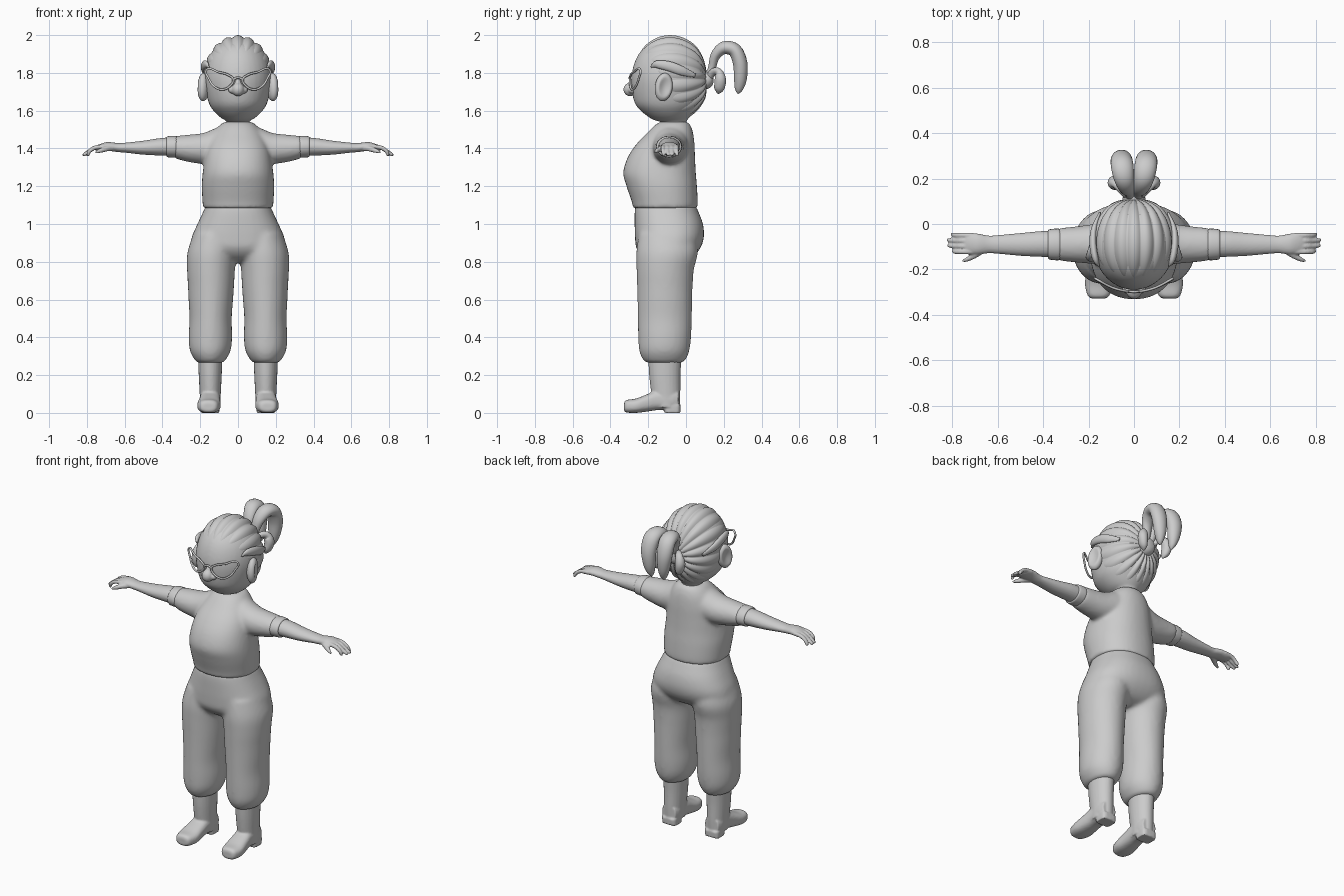
import bpy, bmesh, math
from mathutils import Vector, Matrix

if "Cube" in bpy.data.objects:
    bpy.data.objects.remove(bpy.data.objects["Cube"])

grey = bpy.data.materials.new("plain grey")
grey.use_nodes = True
GREY = (0.6, 0.6, 0.6, 1)
grey.diffuse_color = GREY
grey.node_tree.nodes["Principled BSDF"].inputs["Base Color"].default_value = GREY
X, Y, Z = Vector((1, 0, 0)), Vector((0, 1, 0)), Vector((0, 0, 1))


def finish(name, bm, voxel=0, smooth=0):
    """Turn a bmesh into an object, optionally fusing its pieces."""
    bmesh.ops.recalc_face_normals(bm, faces=bm.faces[:])
    mesh = bpy.data.meshes.new(name)
    bm.to_mesh(mesh)
    bm.free()
    mesh.materials.append(grey)
    mesh.shade_smooth()
    ob = bpy.data.objects.new(name, mesh)
    bpy.context.collection.objects.link(ob)
    if voxel:
        mod = ob.modifiers.new("fuse", 'REMESH')
        mod.mode, mod.voxel_size, mod.use_smooth_shade = 'VOXEL', voxel, True
    if smooth:
        ob.modifiers.new("soften", 'SMOOTH').iterations = smooth
    return ob


def spline(rows, steps):
    """Catmull-Rom through rows of numbers."""
    out = []
    for i in range(len(rows) - 1):
        p = [rows[max(0, min(len(rows) - 1, i + k))] for k in (-1, 0, 1, 2)]
        for s in range(steps):
            t = s / steps
            out.append([b + .5 * t * (c - a + t * (2*a - 5*b + 4*c - d + t * (3*(b - c) + d - a)))
                        for a, b, c, d in zip(*p)])
    return out + [list(rows[-1])]


def sweep(bm, rows, side, up=None, sides=(1,), power=2, seg=24, steps=4):
    """Loft oval rings; each row is x, y, z, half width, half height."""
    rings = spline(rows, steps)
    pos = [Vector(r[:3]) for r in rings]
    for sign in sides:
        loops = []
        for i, r in enumerate(rings):
            tan = pos[min(i + 1, len(pos) - 1)] - pos[max(i - 1, 0)]
            v = up or side.cross(tan).normalized()
            loop = []
            for k in range(seg):
                c, s = math.cos(math.tau * k / seg), math.sin(math.tau * k / seg)
                c, s = (math.copysign(abs(q) ** (2 / power), q) for q in (c, s))
                p = pos[i] + side * (c * r[3]) + v * (s * r[4])
                loop.append(bm.verts.new((p.x * sign, p.y, p.z)))
            loops.append(loop)
        for a, b in zip(loops, loops[1:]):
            for k in range(seg):
                n = (k + 1) % seg
                bm.faces.new((a[k], a[n], b[n], b[k]))
        bm.faces.new(loops[0])
        bm.faces.new(loops[-1])


def ball(bm, centre, radii, sides=(1,)):
    for s in sides:
        m = Matrix.Translation((centre[0] * s, *centre[1:])) @ Matrix.Diagonal((*radii, 1))
        bmesh.ops.create_uvsphere(bm, u_segments=32, v_segments=20, radius=1, matrix=m)


def body(rows):
    """Rows of height, half width, front y, back y become sweep rows."""
    return [(0, (f + b) / 2, z, w, (b - f) / 2) for z, w, f, b in rows]


BOTH = (1, -1)

# Head and neck
bm = bmesh.new()
sweep(bm, body([(1.54, .03, -.13, -.02), (1.555, .08, -.18, .01), (1.6, .13, -.24, .05),
                (1.65, .158, -.275, .085), (1.75, .178, -.29, .11), (1.83, .172, -.28, .10),
                (1.9, .145, -.25, .07), (1.95, .1, -.2, .03), (1.975, .03, -.12, -.04)]),
      X, Y, seg=36)
sweep(bm, body([(1.46, .07, -.13, .01), (1.53, .058, -.125, 0), (1.6, .07, -.13, .01)]), X, Y)
finish("head", bm, .01, 4)

# Nose
bm = bmesh.new()
ball(bm, (0, -.295, 1.712), (.034, .036, .036))
ball(bm, (.03, -.283, 1.71), (.022, .024, .02), BOTH)
ball(bm, (0, -.285, 1.74), (.018, .02, .03))
finish("nose", bm, .005, 4)

# Ears with a hollow in the outer side
bm = bmesh.new()
ball(bm, (0, 0, 0), (1, 1, 1))
for v in bm.verts:
    r = math.hypot(v.co.y, v.co.z)
    if v.co.x > 0 and r < .75:
        v.co.x -= .65 * math.cos(r / .75 * math.pi / 2)
bmesh.ops.transform(bm, verts=bm.verts[:], matrix=Matrix.Translation((.183, -.118, 1.725))
                    @ Matrix.Rotation(.3, 4, 'Z') @ Matrix.Rotation(-.15, 4, 'X')
                    @ Matrix.Diagonal((.032, .048, .075, 1)))
ears = finish("ears", bm)
ears.modifiers.new("pair", 'MIRROR').use_mirror_merge = False

# Hair cap: ridged locks gathered at the back of the head
bm = bmesh.new()
N, M, LOCKS = 216, 28, 18
loops = []
for j in range(1, M + 1):
    loop = []
    for k in range(N):
        th = math.tau * k / N
        ridge = abs(math.sin(th * LOCKS / 2))
        s = math.sin(th)
        edge = 100 + (42 * s if s > 0 else 24 * s) + 5 * ridge
        t = j / M
        ph = math.radians(edge) * t
        swell = min(1, 3 * t) * math.sqrt(max(0, 1 - t ** 8))
        r = .96 + (.03 + .055 * ridge) * swell - (.04 if j == M else 0)
        loop.append(bm.verts.new((.178 * r * math.cos(th) * math.sin(ph),
                                  -.085 + .2 * r * math.cos(ph),
                                  1.768 + .222 * r * s * math.sin(ph))))
    loops.append(loop)
bm.faces.new(loops[0])
for a, b in zip(loops, loops[1:]):
    for k in range(N):
        bm.faces.new((a[k], a[(k + 1) % N], b[(k + 1) % N], b[k]))
finish("hair_cap", bm)

# Temple locks
bm = bmesh.new()
sweep(bm, [(.155, -.185, 1.83, .004, .004), (.17, -.155, 1.845, .014, .02),
           (.18, -.09, 1.835, .016, .026), (.175, -.02, 1.81, .014, .024),
           (.15, .05, 1.785, .005, .01)], X, sides=BOTH)
finish("temple_locks", bm)

# Ponytail: two tall locks, two small curls and a hair band
bm = bmesh.new()
sweep(bm, [(.012, .1, 1.75, .018, .02), (.02, .135, 1.82, .022, .02), (.032, .155, 1.89, .035, .026),
           (.045, .2, 1.932, .045, .034), (.052, .258, 1.92, .05, .037), (.055, .287, 1.85, .046, .038),
           (.05, .288, 1.77, .036, .034), (.045, .28, 1.715, .02, .022), (.042, .275, 1.69, .004, .004)],
      X, sides=BOTH)
sweep(bm, [(.01, .11, 1.75, .016, .016), (.045, .14, 1.8, .02, .02), (.075, .17, 1.805, .026, .022),
           (.088, .182, 1.765, .028, .03), (.08, .175, 1.715, .022, .026), (.07, .168, 1.69, .004, .004)],
      X, sides=BOTH)
finish("ponytail", bm)
bm = bmesh.new()
sweep(bm, [(0, .09, 1.76, .05, .05), (0, .115, 1.765, .05, .05), (0, .135, 1.77, .042, .042),
           (0, .145, 1.772, .025, .025)], X, Z)
finish("hair_band", bm)

# Glasses: pointed frames and a bridge
lens = [(.025, 1.765), (.05, 1.788), (.1, 1.803), (.168, 1.815), (.155, 1.77),
        (.125, 1.728), (.085, 1.712), (.045, 1.728)]
bridge = [(-.025, 1.765), (0, 1.775), (.025, 1.765)]
wires = [(lens, True), ([(-x, z) for x, z in lens], True), (bridge, False)]
data = bpy.data.curves.new("glasses", 'CURVE')
data.dimensions, data.bevel_depth, data.bevel_resolution = '3D', .006, 2
for pts, closed in wires:
    sp = data.splines.new('BEZIER')
    sp.bezier_points.add(len(pts) - 1)
    sp.use_cyclic_u, sp.resolution_u = closed, 6
    for bp, (x, z) in zip(sp.bezier_points, pts):
        bp.co = (x, -.298 + 2 * x * x, z)
        bp.handle_left_type = bp.handle_right_type = 'AUTO'
data.materials.append(grey)
bpy.context.collection.objects.link(bpy.data.objects.new("glasses", data))

# Shirt with sleeves
bm = bmesh.new()
sweep(bm, body([(1.083, .185, -.28, .06), (1.12, .188, -.288, .062), (1.2, .192, -.315, .058),
                (1.27, .187, -.332, .052), (1.35, .176, -.31, .048), (1.42, .16, -.265, .045),
                (1.48, .13, -.208, .038), (1.52, .1, -.168, .025), (1.54, .075, -.14, .01)]),
      X, Y, seg=40, power=2.2)
sweep(bm, [(.04, -.08, 1.42, .09, .1), (.1, -.083, 1.415, .096, .1), (.18, -.088, 1.4, .088, .083),
           (.25, -.09, 1.4, .08, .074), (.31, -.09, 1.404, .074, .064), (.34, -.09, 1.408, .068, .057)],
      Y, Z, sides=BOTH)
finish("shirt", bm, .011, 5)
bm = bmesh.new()
sweep(bm, [(.325, -.09, 1.408, .066, .056), (.335, -.09, 1.409, .07, .058),
           (.37, -.09, 1.409, .067, .056), (.378, -.09, 1.409, .062, .052)], Y, Z, sides=BOTH)
finish("sleeve_cuffs", bm)

# Arms with hands, fingers and thumbs
bm = bmesh.new()
sweep(bm, [(.3, -.09, 1.41, .058, .05), (.4, -.088, 1.409, .057, .047), (.5, -.09, 1.404, .05, .037),
           (.6, -.09, 1.404, .041, .026), (.64, -.09, 1.405, .039, .024), (.69, -.088, 1.411, .046, .023),
           (.735, -.084, 1.405, .044, .017), (.755, -.084, 1.4, .03, .01)], Y, Z, sides=BOTH)
for i in range(4):
    y, tip = -.122 + .024 * i, (.8, .82, .822, .805)[i]
    sweep(bm, [(.71, y, 1.41, .012, .012), (.755, y, 1.405, .0115, .0115),
               (.785, y, 1.387, .0105, .0105), (tip - .006, y + .003, 1.367, .009, .009),
               (tip, y + .003, 1.362, .004, .004)], Y, sides=BOTH, seg=12)
sweep(bm, [(.65, -.105, 1.403, .016, .016), (.69, -.13, 1.4, .017, .015),
           (.73, -.153, 1.388, .012, .012), (.755, -.163, 1.378, .005, .005)], Y, sides=BOTH, seg=12)
finish("arms", bm, .005, 2)

# Trousers: hips and two full legs gathered at the cuff
bm = bmesh.new()
sweep(bm, body([(1.1, .17, -.268, .05), (1.06, .187, -.272, .068), (1.0, .215, -.272, .09),
                (.93, .245, -.27, .095), (.87, .25, -.262, .075), (.82, .2, -.22, .03),
                (.795, .1, -.16, -.03)]), X, Y, seg=40, power=2.3)
sweep(bm, [(.125, -.1, .95, .11, .15), (.138, -.1, .85, .13, .163), (.143, -.11, .76, .127, .152),
           (.143, -.112, .67, .122, .147), (.144, -.112, .6, .118, .145), (.145, -.112, .5, .112, .143),
           (.146, -.113, .4, .115, .14), (.147, -.115, .33, .108, .133), (.147, -.115, .285, .085, .115),
           (.147, -.115, .265, .068, .095)], X, Y, sides=BOTH, seg=32)
finish("trousers", bm, .012, 6)

# Boots: shaft, foot and heel fused, with a flat sole
bm = bmesh.new()
sweep(bm, [(.147, -.112, .29, .064, .088), (.147, -.112, .2, .061, .083), (.147, -.107, .1, .056, .077),
           (.147, -.105, .03, .054, .072)], X, Y, sides=BOTH)
sweep(bm, [(.157, -.328, .032, .03, .02), (.156, -.315, .035, .048, .033), (.154, -.265, .038, .062, .038),
           (.151, -.205, .053, .058, .046), (.148, -.15, .068, .054, .053),
           (.147, -.08, .07, .054, .055), (.147, -.04, .07, .045, .05)], X, Z, sides=BOTH, power=2.6)
sweep(bm, [(.147, -.072, .04, .05, .044), (.147, -.072, .0, .048, .042)], X, Y, sides=BOTH, power=4)
finish("boots", bm, .006, 2)
